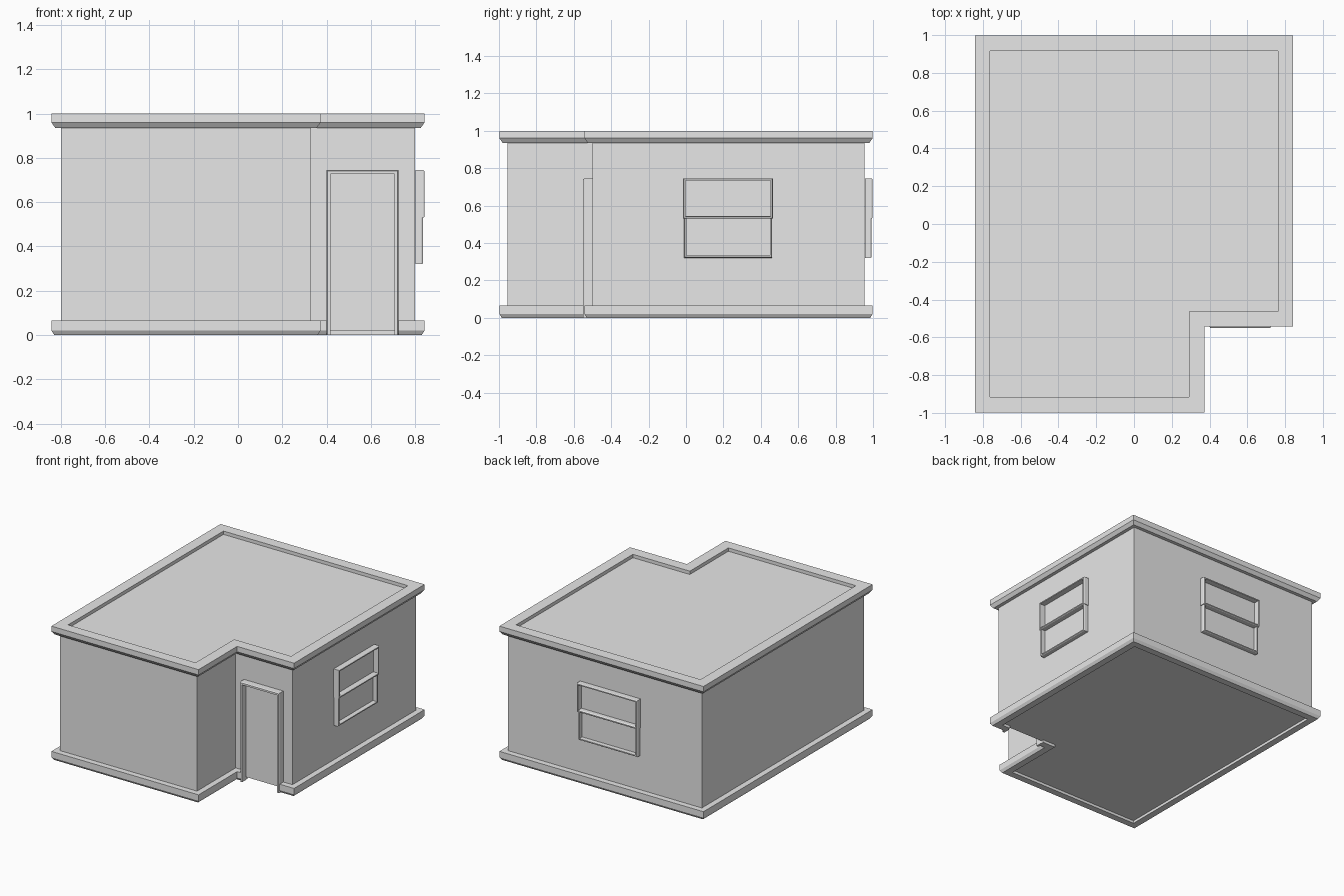
import bpy
import bmesh
from mathutils import Vector

cube = bpy.data.objects.get("Cube")
if cube:
    bpy.data.objects.remove(cube, do_unlink=True)

# One plain grey, shown on the facing side only
grey = bpy.data.materials.new("light_grey")
grey.use_nodes = True
grey.diffuse_color = (0.8, 0.8, 0.8, 1)
grey.node_tree.nodes["Principled BSDF"].inputs["Base Color"].default_value = (0.8, 0.8, 0.8, 1)
grey.use_backface_culling = True


def finish(bm, name, inward=False):
    """Turn a bmesh into an object; inward trims show their inner faces."""
    bmesh.ops.recalc_face_normals(bm, faces=bm.faces)
    if inward:
        bmesh.ops.reverse_faces(bm, faces=bm.faces)
    mesh = bpy.data.meshes.new(name)
    bm.to_mesh(mesh)
    bm.free()
    mesh.materials.append(grey)
    obj = bpy.data.objects.new(name, mesh)
    bpy.context.collection.objects.link(obj)
    return obj


def sweep(name, path, profile, to_world, closed=True):
    """Sweep an (offset, height) profile along a counter-clockwise path with mitred corners."""
    bm = bmesh.new()
    pts = [Vector(p) for p in path]
    n, m = len(pts), len(profile)

    def normal(i):
        d = (pts[(i + 1) % n] - pts[i % n]).normalized()
        return Vector((d.y, -d.x))

    rings = []
    for i, p in enumerate(pts):
        before, after = normal((i - 1) % n), normal(i)
        if not closed and i == 0:
            before = after
        if not closed and i == n - 1:
            after = before
        mitre = (before + after) / (1 + before.dot(after))
        ring = []
        for off, h in profile:
            q = p + mitre * off
            ring.append(bm.verts.new(to_world(q.x, q.y, h)))
        rings.append(ring)
    for i in range(n if closed else n - 1):
        a, b = rings[i], rings[(i + 1) % n]
        for j in range(m):
            k = (j + 1) % m
            bm.faces.new((a[j], a[k], b[k], b[j]))
    if not closed:
        bm.faces.new(rings[0])
        bm.faces.new(rings[-1])
    return finish(bm, name, inward=True)


def upright(x, y, h):
    return (x, y, h)


# Building body with a notched front corner
W, D = 0.8, 0.955
NX, NY = 0.33, -0.5
plan = [(-W, -D), (NX, -D), (NX, NY), (W, NY), (W, D), (-W, D)]
bm = bmesh.new()
floor = bm.faces.new([bm.verts.new((x, y, 0.02)) for x, y in plan])
top = bmesh.ops.extrude_face_region(bm, geom=[floor])
bmesh.ops.translate(bm, vec=(0, 0, 0.955),
                    verts=[v for v in top["geom"] if isinstance(v, bmesh.types.BMVert)])
finish(bm, "building_body")

# Cornice around the roof
sweep("roof_cornice", plan,
      [(-0.038, 0.935), (0.025, 0.935), (0.043, 0.96), (0.043, 1.0), (-0.038, 1.0)], upright)

# Skirting, open at the doorway
door_l, door_r = 0.4, 0.725
skirting_path = [(door_r - 0.01, NY)] + plan[3:] + plan[:3] + [(door_l + 0.015, NY)]
sweep("base_skirting", skirting_path,
      [(-0.02, 0), (0.03, 0), (0.043, 0.02), (0.043, 0.065), (-0.02, 0.065)],
      upright, closed=False)


def rectangle(u0, u1, v0, v1):
    return [(u0, v0), (u1, v0), (u1, v1), (u0, v1)]


def moulding(width, depth):
    """Frame section: rail width inward, depth away from the wall."""
    return [(-width, 0.001), (0, 0.001), (0, depth - 0.006),
            (-0.004, depth), (-width, depth)]


# Door casing on the recessed front wall
door_path = [(door_r, 0), (door_r, 0.745), (door_l, 0.745), (door_l, 0)]
sweep("door_casing", door_path, moulding(0.018, 0.05),
      lambda u, v, h: (u, NY - h, v), closed=False)


# Sash windows: the upper sash stands slightly proud of the lower one
def window(name, centre, half, to_world):
    sweep(name + "_upper_sash",
          rectangle(centre - half, centre + half, 0.53, 0.745), moulding(0.012, 0.043), to_world)
    sweep(name + "_lower_sash",
          rectangle(centre - half + 0.005, centre + half - 0.005, 0.32, 0.545),
          moulding(0.012, 0.036), to_world)


window("left_window", 0.225, 0.24, lambda u, v, h: (W + h, u, v))
window("back_window", -0.045, 0.25, lambda u, v, h: (u, D + h, v))
